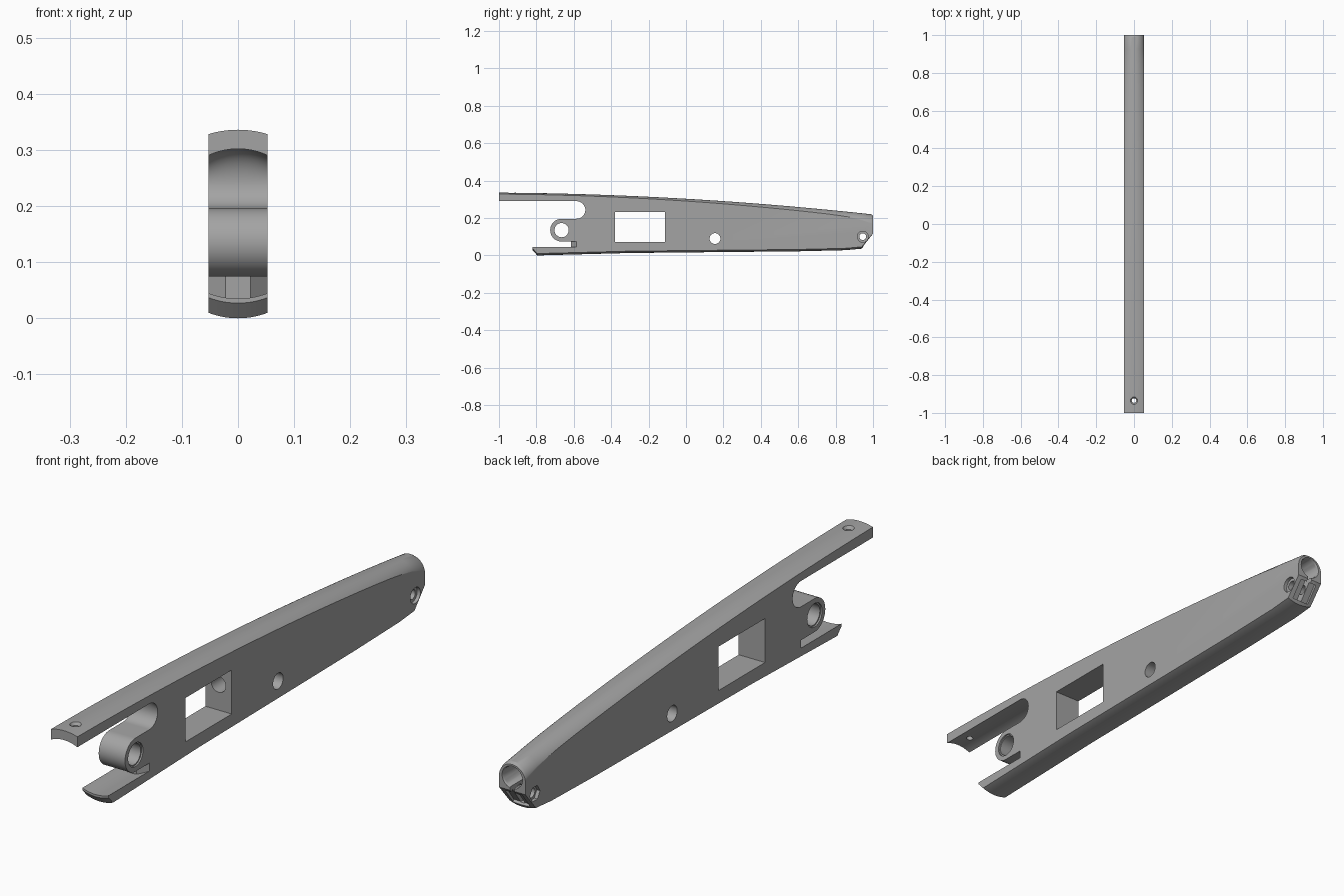
import bpy, bmesh, math
from mathutils import Matrix

if "Cube" in bpy.data.objects:
    bpy.data.objects.remove(bpy.data.objects["Cube"])

W = 0.053  # half width of the arm

grey = bpy.data.materials.new("matte grey")
grey.diffuse_color = (0.37, 0.37, 0.37, 1)
grey.use_nodes = True
grey.node_tree.nodes["Principled BSDF"].inputs["Base Color"].default_value = grey.diffuse_color


def drop(x, sag):
    """Fall of a circular arc with the given sag at x = W."""
    r = (W * W + sag * sag) / (2 * sag)
    return r - math.sqrt(max(r * r - x * x, 0))


def arc(cy, cz, r, a0, a1, n):
    for i in range(n + 1):
        a = math.radians(a0 + (a1 - a0) * i / n)
        yield cy + r * math.cos(a), cz + r * math.sin(a), math.sin(a)


def outline(x):
    """Side profile of the arm in the slice at x."""
    pts = []
    # crowned top, rounder towards the back
    for i in range(33):
        y = -1 + 1.99 * i / 32
        u = (y + 1) / 2
        sag = 0.008 + 0.018 * u ** 2 + 0.026 * u ** 30
        pts.append((y, 0.303 - 0.0585 * y - 0.0255 * y * y - drop(x, sag)))
    # back end and its lower chamfer
    pts += [(1.0, pts[-1][1] - 0.007), (1.0, 0.117)]
    # crowned belly and the lower tongue tip
    lift = drop(x, 0.010)
    for y, z in [(0.94, 0.036), (0.85, 0.028), (0.6, 0.022), (0.2, 0.018),
                 (-0.3, 0.013), (-0.795, 0.0), (-0.82, 0.027), (-0.82, 0.035)]:
        pts.append((y, z + lift))
    # slot under the boss, its end wall has a central ridge
    k = min(1, max(0, (abs(x) - 0.022) / (W - 0.022)))
    y = -0.615 + 0.03 * k
    pts += [(y, 0.035 + lift), (y, 0.074)]
    # rounded boss
    pts += [(p[0], p[1]) for p in arc(-0.665, 0.135, 0.061, 270, 90, 20)]
    # round-ended notch with a hollowed ceiling
    up = 0.012 - drop(x, 0.012)
    pts += [(p[0], p[1] + up * max(0, p[2]))
            for p in arc(-0.585, 0.243, 0.047, -90, 90, 16)]
    pts.append((-1.0, 0.29 + up))
    return pts


def make_object(name, bm):
    bmesh.ops.recalc_face_normals(bm, faces=bm.faces)
    me = bpy.data.meshes.new(name)
    bm.to_mesh(me)
    bm.free()
    me.materials.append(grey)
    ob = bpy.data.objects.new(name, me)
    bpy.context.collection.objects.link(ob)
    return ob


# Arm body: side profiles lofted across the width
xs = sorted({round(W * math.sin(math.pi / 2 * i / 10), 5) for i in range(-10, 11)}
            | {-0.022, 0.022})
bm = bmesh.new()
rings = [[bm.verts.new((x, y, z)) for y, z in outline(x)] for x in xs]
n = len(rings[0])
for a, b in zip(rings, rings[1:]):
    for i in range(n):
        j = (i + 1) % n
        bm.faces.new((a[i], a[j], b[j], b[i]))
bm.faces.new(rings[0])
bm.faces.new(rings[-1])
arm = make_object("arm_body", bm)


def cut(ob):
    ob.hide_render = True
    mod = arm.modifiers.new(ob.name, 'BOOLEAN')
    mod.operation = 'DIFFERENCE'
    mod.solver = 'EXACT'
    mod.object = ob
    bpy.context.view_layer.objects.active = arm
    bpy.ops.object.modifier_apply(modifier=mod.name)
    bpy.data.objects.remove(ob)


def cut_round(name, axis, centre, r, length, sides=32, r2=None):
    rot = {'X': Matrix.Rotation(math.pi / 2, 4, 'Y'),
           'Y': Matrix.Rotation(-math.pi / 2, 4, 'X'),
           'Z': Matrix.Identity(4)}[axis]
    bm = bmesh.new()
    bmesh.ops.create_cone(bm, cap_ends=True, segments=sides, radius1=r,
                          radius2=r if r2 is None else r2, depth=length,
                          matrix=Matrix.Translation(centre) @ rot)
    cut(make_object(name, bm))


def cut_box(name, centre, size, tilt=0):
    bm = bmesh.new()
    bmesh.ops.create_cube(bm, size=1, matrix=Matrix.Translation(centre)
                          @ Matrix.Rotation(tilt, 4, 'X')
                          @ Matrix.Diagonal((*size, 1)))
    cut(make_object(name, bm))


# Side window and cross holes
cut_box("window", (0, -0.2455, 0.152), (0.3, 0.267, 0.16))
cut_round("boss_hole", 'X', (0, -0.665, 0.135), 0.038, 0.3)
cut_round("middle_hole", 'X', (0, 0.155, 0.09), 0.029, 0.3)
for s in (-1, 1):
    cut_round("boss_rim", 'X', (s * 0.058, -0.665, 0.135), 0.043, 0.022)

# Clamp bolt hole: round seat on one side, hexagonal nut seat on the other
cut_round("clamp_hole", 'X', (0, 0.945, 0.10), 0.018, 0.3)
cut_round("bolt_seat", 'X', (0.06, 0.945, 0.10), 0.029, 0.04)
cut_round("nut_seat", 'X', (-0.06, 0.945, 0.10), 0.029, 0.04, sides=6)

# Long bore from the window to the back end, wider at the socket
cut_round("long_bore", 'Y', (0, 0.37, 0.166), 0.029, 1.1)
cut_round("socket", 'Y', (0, 0.94, 0.166), 0.038, 0.2)
cut_round("socket_lip", 'Y', (0, 1.0, 0.166), 0.036, 0.02, r2=0.046)

# Clamp slot and the recess on the chamfered end
cut_box("clamp_slot", (0, 0.945, 0.107), (0.018, 0.19, 0.11))
cut_box("end_recess", (0, 0.970, 0.0775), (0.07, 0.075, 0.02), math.atan2(0.08, 0.06))

# Screw hole with a countersink in the upper tongue
cut_round("screw_hole", 'Z', (0, -0.935, 0.32), 0.012, 0.12)
cut_round("screw_sink", 'Z', (0, -0.935, 0.337), 0.012, 0.024, r2=0.030)

# Smooth curved faces, keep real edges sharp
bpy.ops.object.select_all(action='DESELECT')
arm.select_set(True)
bpy.context.view_layer.objects.active = arm
bpy.ops.object.shade_smooth_by_angle(angle=math.radians(28))
